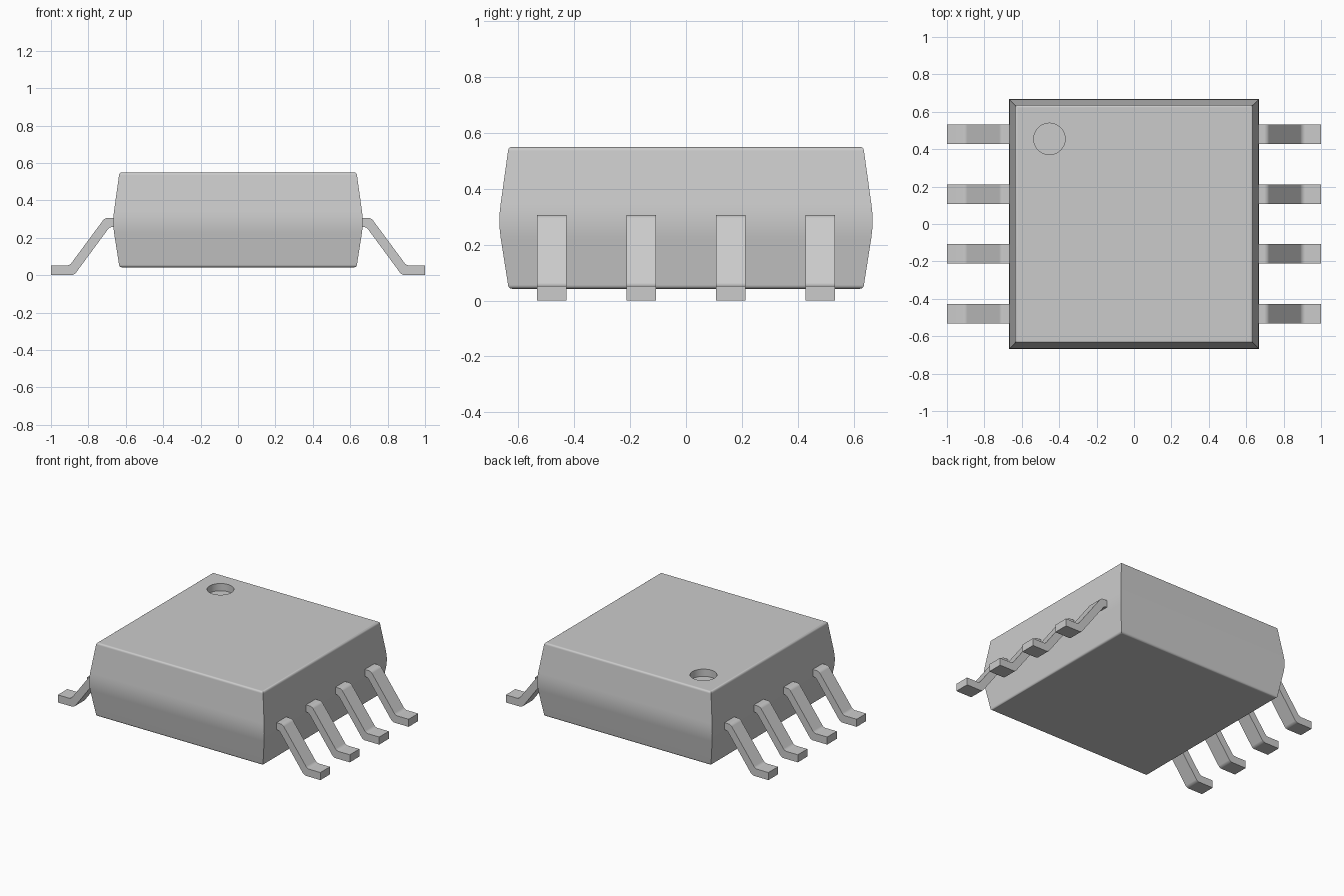
import bpy, bmesh, math

cube = bpy.data.objects.get("Cube")
if cube:
    bpy.data.objects.remove(cube, do_unlink=True)

grey = bpy.data.materials.new("plain grey")
grey.use_nodes = True
colour = (0.6, 0.6, 0.6, 1)
grey.diffuse_color = colour
grey.node_tree.nodes["Principled BSDF"].inputs["Base Color"].default_value = colour


def make_object(name, bm):
    bmesh.ops.recalc_face_normals(bm, faces=bm.faces[:])
    mesh = bpy.data.meshes.new(name)
    bm.to_mesh(mesh)
    bm.free()
    mesh.materials.append(grey)
    obj = bpy.data.objects.new(name, mesh)
    bpy.context.collection.objects.link(obj)
    return obj


def activate(obj):
    bpy.ops.object.select_all(action='DESELECT')
    obj.select_set(True)
    bpy.context.view_layer.objects.active = obj


def soften(obj):
    activate(obj)
    bpy.ops.object.shade_smooth_by_angle(angle=math.radians(40))
    normals = obj.modifiers.new("weighted normals", 'WEIGHTED_NORMAL')
    normals.keep_sharp = True


# Body: square sections, bulging at the middle, with rounded top and bottom rims
MID, BOTTOM, TOP, WIDEST, RIM = 0.285, 0.042, 0.549, 0.667, 0.014
sections = []
for step in range(5):
    a = math.radians(22.5 * step)
    sections.append((BOTTOM + RIM * (1 - math.sin(a)), 0.622 + RIM * math.cos(a)))
sections.reverse()
for dz, inset in ((-0.06, 0.0045), (-0.03, 0.0012), (0, 0), (0.03, 0.0012), (0.06, 0.0045)):
    sections.append((MID + dz, WIDEST - inset))
for step in range(5):
    a = math.radians(22.5 * step)
    sections.append((TOP - RIM * (1 - math.sin(a)), 0.622 + RIM * math.cos(a)))

bm = bmesh.new()
rings = [[bm.verts.new((sx * w, sy * w, z))
          for sx, sy in ((-1, -1), (1, -1), (1, 1), (-1, 1))] for z, w in sections]
for low, high in zip(rings, rings[1:]):
    for i in range(4):
        j = (i + 1) % 4
        bm.faces.new((low[i], low[j], high[j], high[i]))
bm.faces.new(rings[0])
bm.faces.new(rings[-1])
body = make_object("body", bm)

# Round marker recess in the top
DEPTH = 0.05
bpy.ops.mesh.primitive_cylinder_add(vertices=48, radius=0.084, depth=2 * DEPTH,
                                    location=(-0.452, 0.455, TOP))
cutter = bpy.context.object
cutter.name = "recess_cutter"
cutter.hide_render = True
cutter.data.materials.append(grey)
cut = body.modifiers.new("recess", 'BOOLEAN')
cut.operation = 'DIFFERENCE'
cut.solver = 'EXACT'
cut.object = cutter
activate(body)
bpy.ops.object.modifier_apply(modifier=cut.name)
bpy.data.objects.remove(cutter, do_unlink=True)
soften(body)

# Legs: bent strip profile, extruded across its width, with rounded bends
LEG_PROFILE = [(0.64, 0.306), (0.712, 0.306), (0.9, 0.052), (1, 0.052),
               (1, 0), (0.876, 0), (0.686, 0.258), (0.64, 0.258)]
BENDS = (1, 2, 5, 6)
LEG_WIDTH = 0.104


def make_leg(name, side, y):
    bm = bmesh.new()
    near, far = [[bm.verts.new((side * x, y + s * LEG_WIDTH / 2, z))
                  for x, z in LEG_PROFILE] for s in (-1, 1)]
    bm.faces.new(near)
    bm.faces.new(far)
    count = len(near)
    for i in range(count):
        j = (i + 1) % count
        bm.faces.new((near[i], near[j], far[j], far[i]))
    bends = [bm.edges.get((near[i], far[i])) for i in BENDS]
    bmesh.ops.bevel(bm, geom=bends, offset=0.015, offset_type='OFFSET',
                    segments=4, profile=0.5, affect='EDGES')
    soften(make_object(name, bm))


for side, word in ((1, "left"), (-1, "right")):
    for n in range(4):
        make_leg(f"{word}_leg_{n + 1}", side, -0.48 + 0.32 * n)
